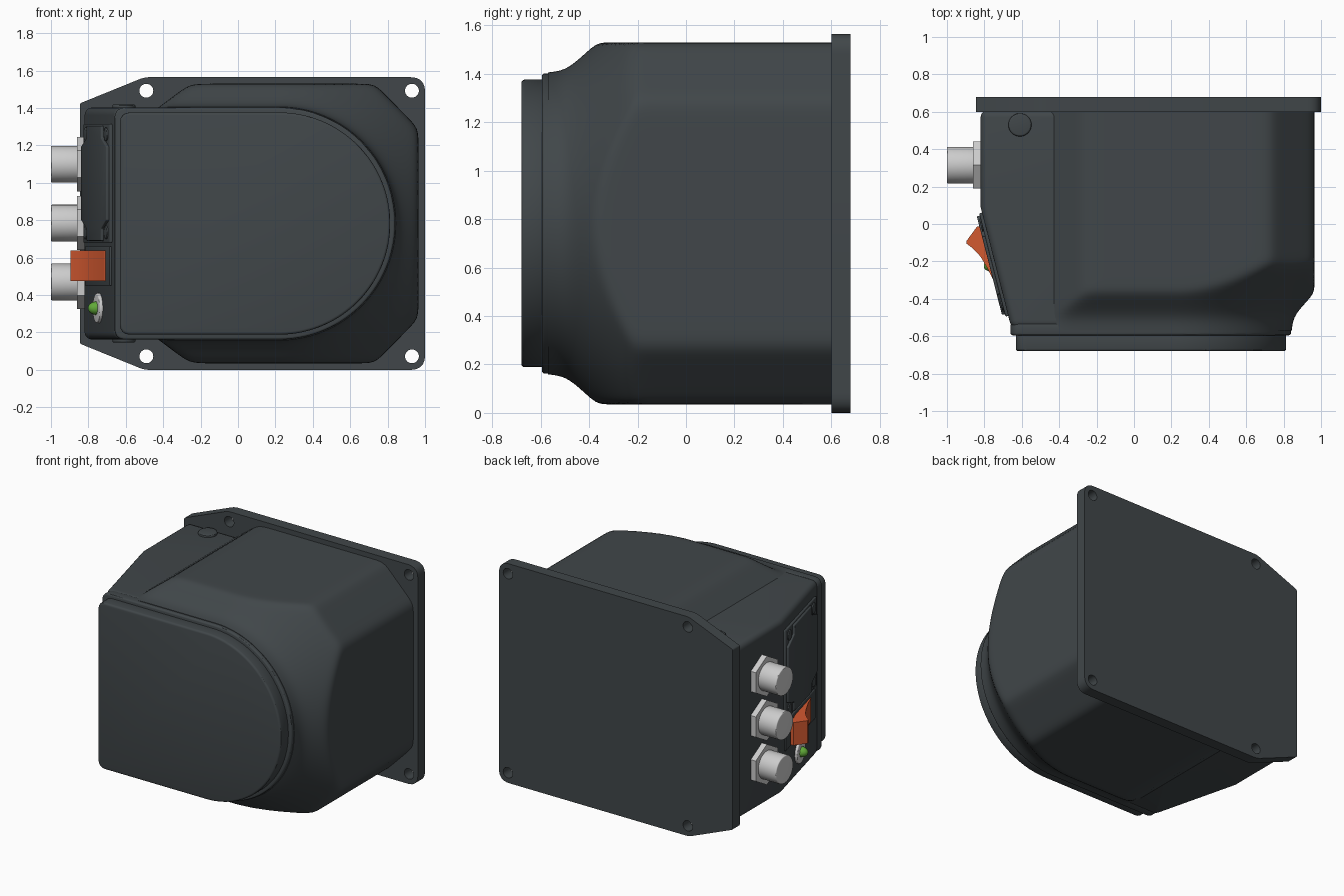
import bpy, bmesh
from math import sin, cos, pi, radians, hypot
from mathutils import Vector

cube = bpy.data.objects.get("Cube")
if cube:
    bpy.data.objects.remove(cube, do_unlink=True)

CX, CZ = 0.22, 0.7825      # centre of the round nose
R = 0.62                   # nose radius
SLANT = radians(14.3)      # lean of the control panel


def material(name, rgb, rough=0.5):
    m = bpy.data.materials.new(name)
    m.use_nodes = True
    m.diffuse_color = (*rgb, 1)
    shader = m.node_tree.nodes["Principled BSDF"]
    shader.inputs["Base Color"].default_value = (*rgb, 1)
    shader.inputs["Roughness"].default_value = rough
    return m


DARK = material("dark_casing", (0.052, 0.062, 0.067))
ORANGE = material("orange_switch", (0.65, 0.1, 0.03))
GREEN = material("green_lamp", (0.12, 0.4, 0.04))


def finish(name, bm, mat=None, bevel=0, segments=3, cutters=()):
    bmesh.ops.recalc_face_normals(bm, faces=bm.faces)
    mesh = bpy.data.meshes.new(name)
    bm.to_mesh(mesh)
    bm.free()
    obj = bpy.data.objects.new(name, mesh)
    bpy.context.collection.objects.link(obj)
    if mat:
        mesh.materials.append(mat)
    for c in cutters:
        mod = obj.modifiers.new("hole", 'BOOLEAN')
        mod.operation = 'DIFFERENCE'
        mod.solver = 'EXACT'
        mod.object = c
    if bevel:
        mod = obj.modifiers.new("bevel", 'BEVEL')
        mod.width = bevel
        mod.segments = segments
        mod.limit_method = 'ANGLE'
        mod.angle_limit = radians(40)
    bpy.ops.object.select_all(action='DESELECT')
    obj.select_set(True)
    bpy.context.view_layer.objects.active = obj
    bpy.ops.object.convert(target='MESH')
    bpy.ops.object.shade_smooth_by_angle(angle=radians(30))
    for c in cutters:
        bpy.data.objects.remove(c, do_unlink=True)
    return obj


def bridge(bm, rings):
    """Join rings of points into a closed, capped skin."""
    loops = [[bm.verts.new(p) for p in ring] for ring in rings]
    n = len(loops[0])
    for a, b in zip(loops, loops[1:]):
        for i in range(n):
            j = (i + 1) % n
            bm.faces.new((a[i], a[j], b[j], b[i]))
    bm.faces.new(loops[0])
    bm.faces.new(loops[-1])


def prism(name, pts, lo, hi, axis, mat=None, **kw):
    """Extrude a 2D outline along one axis."""
    place = {'x': lambda p, t: (t, p[0], p[1]),
             'y': lambda p, t: (p[0], t, p[1]),
             'z': lambda p, t: (p[0], p[1], t)}[axis]
    bm = bmesh.new()
    bridge(bm, [[place(p, t) for p in pts] for t in (lo, hi)])
    return finish(name, bm, mat, **kw)


def circle(u, v, r, n=40):
    return [(u + r * sin(2 * pi * i / n), v + r * cos(2 * pi * i / n)) for i in range(n)]


def rect(u0, u1, v0, v1):
    return [(u0, v0), (u1, v0), (u1, v1), (u0, v1)]


def rounded(corners, steps=8):
    """Outline from (u, v, radius) corners; radius 0 stays sharp."""
    out = []
    for i, (u, v, r) in enumerate(corners):
        p = Vector((u, v))
        if not r:
            out.append(p)
            continue
        a = p + (Vector(corners[i - 1][:2]) - p).normalized() * r
        b = p + (Vector(corners[(i + 1) % len(corners)][:2]) - p).normalized() * r
        for k in range(steps + 1):
            t = k / steps
            out.append(a * (1 - t) ** 2 + p * 2 * t * (1 - t) + b * t * t)
    return out


def nose_outline(r, left):
    arc = [(CX + r * cos(a), CZ + r * sin(a), 0)
           for a in (pi * (i / 56 - 0.5) for i in range(57))]
    return rounded(arc + [(left, CZ + r, 0.06), (left, CZ - r, 0.06)])


# Mounting plate with four screw holes
holes = [prism("hole_cutter", circle(x, CZ + s * 0.71, 0.037), 0.5, 0.8, 'y')
         for x in (-0.49, 0.93) for s in (-1, 1)]
outline = [(-0.845, 0.14, 0.01), (-0.5, 0, 0.03), (1, 0, 0.08),
           (1, 1.565, 0.08), (-0.5, 1.565, 0.03), (-0.845, 1.425, 0.01)]
prism("mounting_plate", rounded(outline), 0.6, 0.68, 'y', DARK, cutters=holes)

# Main hood: softened faceted wall trimmed by a flare that grows out of the nose
WALLS = [(1, 0, 0.745), (-1, 0, 0.75)]
for s in (-1, 1):
    WALLS += [(0, s, 0.7475), (0.714, s * 0.7, 0.888), (-0.6, s * 0.8, 0.884)]
SOFT = 60


def hood_ring(y, n=240):
    t = y + 0.495
    flare = R - 0.004 + (t + hypot(t, 0.05)) / 2
    ring = []
    for i in range(n):
        a = 2 * pi * i / n
        c, s = cos(a), sin(a)
        terms = [max(0, nx * c + nz * s) / h for nx, nz, h in WALLS]
        terms.append((1 if c >= 0 else abs(s)) / flare)
        r = sum(q ** SOFT for q in terms) ** (-1 / SOFT)
        ring.append((CX + r * c, y, CZ + r * s))
    return ring


bm = bmesh.new()
bridge(bm, [hood_ring(-0.57 + 0.018 * i) for i in range(28)] + [hood_ring(0.61)])
finish("main_hood", bm, DARK)

# Side housing with the slanted wall
side = [(-0.82, 0.61), (-0.82, 0.09), (-0.665, -0.52), (-0.655, -0.56), (0.1, -0.56), (0.1, 0.61)]
prism("side_housing", side, CZ - R, CZ + R, 'z', DARK, bevel=0.04, segments=5)

# Nose rim and front cover
prism("nose_rim", nose_outline(R, -0.66), -0.595, -0.53, 'y', DARK, bevel=0.012)
prism("front_cover", nose_outline(0.594, -0.632), -0.68, -0.58, 'y', DARK, bevel=0.014)

# Round plugs above and below the side housing
for label, s in (("upper", 1), ("lower", -1)):
    prism(label + "_plug", circle(-0.61, 0.53, 0.062), CZ + s * 0.58, CZ + s * 0.637, 'z',
          DARK, bevel=0.01)

# Cable connectors with hex nuts
for i, z in enumerate((0.47, 0.785, 1.1), 1):
    prism(f"connector_{i}", circle(0.315, z, 0.098), -1, -0.8, 'x', bevel=0.006)
    prism(f"connector_nut_{i}", circle(0.315, z, 0.145, 6), -0.86, -0.8, 'x')


def on_panel(obj):
    obj.rotation_euler.z = SLANT
    obj.location = (-0.742, -0.215, 0)


# Access cover: thin base, raised centre with cut corners, corner screws
on_panel(prism("access_cover", rect(-0.285, 0.285, 0.68, 1.315), -0.016, 0.02, 'x',
               DARK, bevel=0.006))
ends, mids = 0.16, 0.272
raised = [(-ends, 0.69), (ends, 0.69), (ends, 0.755), (mids, 0.8), (mids, 1.195), (ends, 1.24),
          (ends, 1.305), (-ends, 1.305), (-ends, 1.24), (-mids, 1.195), (-mids, 0.8), (-ends, 0.755)]
on_panel(prism("access_cover_centre", raised, -0.032, 0, 'x', DARK, bevel=0.006))
for i, (y, z) in enumerate([(y, z) for y in (-0.22, 0.22) for z in (0.735, 1.26)], 1):
    on_panel(prism(f"cover_screw_{i}", circle(y, z, 0.036, 24), -0.024, 0, 'x', DARK, bevel=0.005))

# Rocker switch in its frame
on_panel(prism("switch_frame", rect(-0.27, 0.27, 0.45, 0.66), -0.012, 0.02, 'x',
               DARK, bevel=0.005))
rocker = [(-0.82, -0.01), (-0.84, -0.015), (-0.895, -0.09), (-0.895, -0.105), (-0.86, -0.132),
          (-0.82, -0.175), (-0.785, -0.235), (-0.745, -0.315), (-0.715, -0.39),
          (-0.7, -0.4), (-0.68, -0.39)]
prism("rocker_switch", rocker, 0.475, 0.638, 'z', ORANGE)

# Indicator lamp in its bezel
on_panel(prism("lamp_bezel", circle(0, 0.33, 0.08), -0.018, 0.02, 'x', bevel=0.008))
bm = bmesh.new()
bmesh.ops.create_uvsphere(bm, u_segments=24, v_segments=16, radius=0.036)
bmesh.ops.scale(bm, vec=(1.4, 1, 1), verts=bm.verts)
bmesh.ops.translate(bm, vec=(-0.012, 0, 0.33), verts=bm.verts)
on_panel(finish("indicator_lamp", bm, GREEN))
